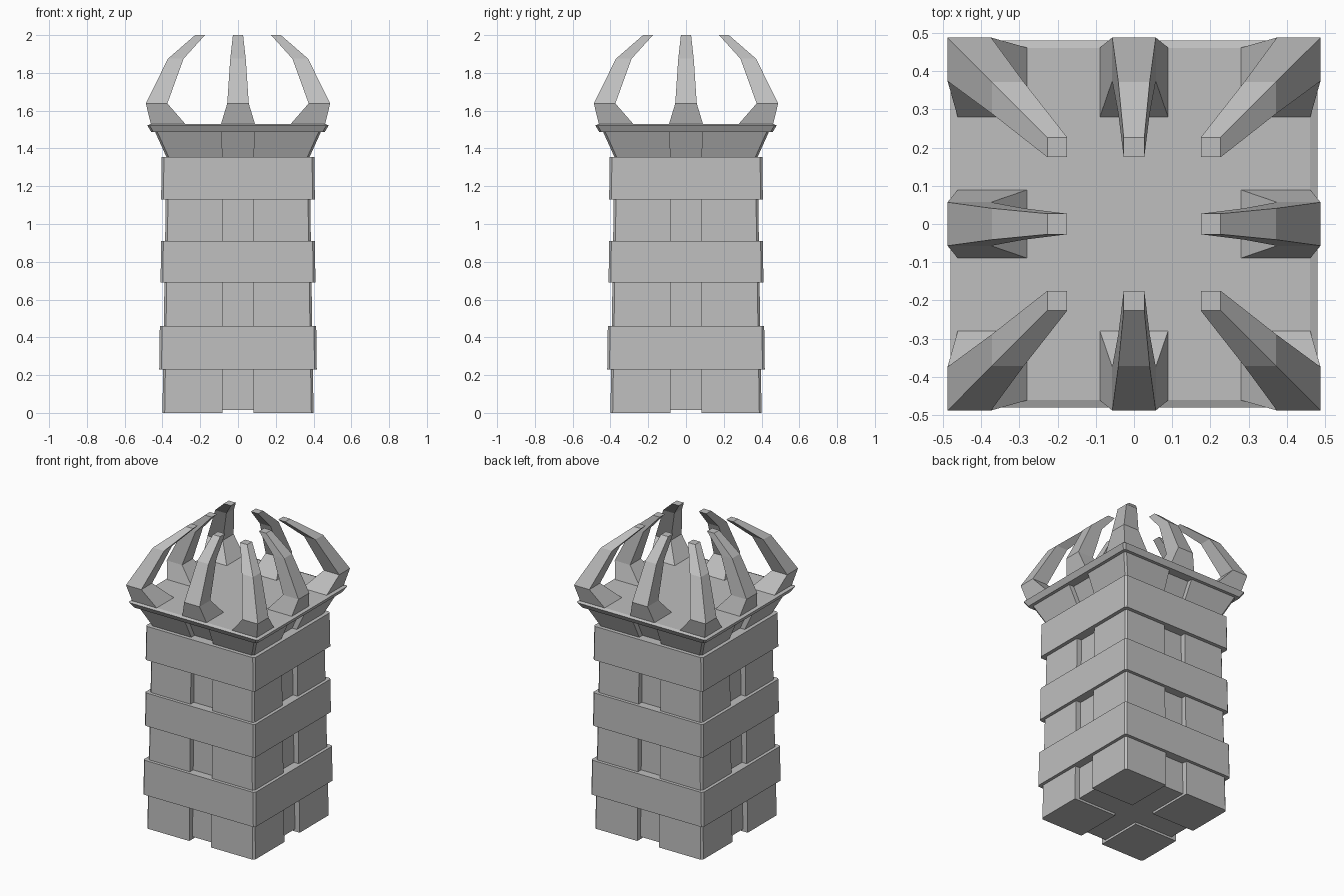
import bpy

cube = bpy.data.objects.get("Cube")
if cube:
    bpy.data.objects.remove(cube)

stone = bpy.data.materials.new("grey_stone")
stone.use_nodes = True
GREY = (0.52, 0.52, 0.52, 1)
stone.diffuse_color = GREY
stone.node_tree.nodes["Principled BSDF"].inputs["Base Color"].default_value = GREY


def loft(name, rings):
    """Solid through rings of equal point count, capped at both ends."""
    n = len(rings[0])
    verts = [p for ring in rings for p in ring]
    faces = [tuple(reversed(range(n))), tuple(range(len(verts) - n, len(verts)))]
    for r in range(len(rings) - 1):
        for i in range(n):
            j = (i + 1) % n
            faces.append((r * n + i, r * n + j, (r + 1) * n + j, (r + 1) * n + i))
    mesh = bpy.data.meshes.new(name)
    mesh.from_pydata(verts, [], faces)
    mesh.materials.append(stone)
    obj = bpy.data.objects.new(name, mesh)
    bpy.context.collection.objects.link(obj)
    return obj


def square(h, z, c=0.012):
    """Square ring of half width h with chamfered corners."""
    k = h - c
    return [(h, -k, z), (h, k, z), (k, h, z), (-k, h, z),
            (-h, k, z), (-h, -k, z), (-k, -h, z), (k, -h, z)]


def rect(x0, x1, y0, y1, z):
    return [(x0, y0, z), (x1, y0, z), (x1, y1, z), (x0, y1, z)]


def pier_ring(g, h, z, c=0.012):
    return [(g, g, z), (h, g, z), (h, h - c, z), (h - c, h, z), (g, h, z)]


def four_times(name, rings):
    """Repeat a part on all four sides by quarter turns."""
    for turn, side in enumerate(("a", "b", "c", "d")):
        obj = loft(f"{name}_{side}", rings)
        for v in obj.data.vertices:
            for _ in range(turn):
                v.co.x, v.co.y = -v.co.y, v.co.x


# Tapering shaft that flares below the rim: recessed core and corner piers
shaft = [(0.40, 0), (0.379, 1.355), (0.44, 1.49)]
loft("shaft_core", [square(h - 0.035, max(z, 0.015)) for h, z in shaft])
four_times("corner_pier", [pier_ring(g, h, z) for g, (h, z) in
                           zip((0.081, 0.081, 0.088), shaft)])

# Horizontal bands
for level, h, low, high in (("lower", 0.417, 0.23, 0.46),
                            ("middle", 0.41, 0.69, 0.91),
                            ("upper", 0.407, 1.13, 1.355)):
    loft(f"{level}_band", [square(h, low), square(h - 0.003, high)])

# Roof rim
loft("roof_rim", [square(0.46, 1.488), square(0.48, 1.522), square(0.46, 1.53)])

# Curved claws: inner edge, outer edge, half width and height
claw = [(0.275, 0.46, 0.091, 1.525), (0.374, 0.488, 0.057, 1.638),
        (0.288, 0.371, 0.041, 1.875), (0.175, 0.227, 0.027, 2.0)]
four_times("side_claw", [rect(i, o, -w, w, z) for i, o, w, z in claw])
four_times("corner_claw", [rect(i, o, i, o, z) for i, o, w, z in claw])
